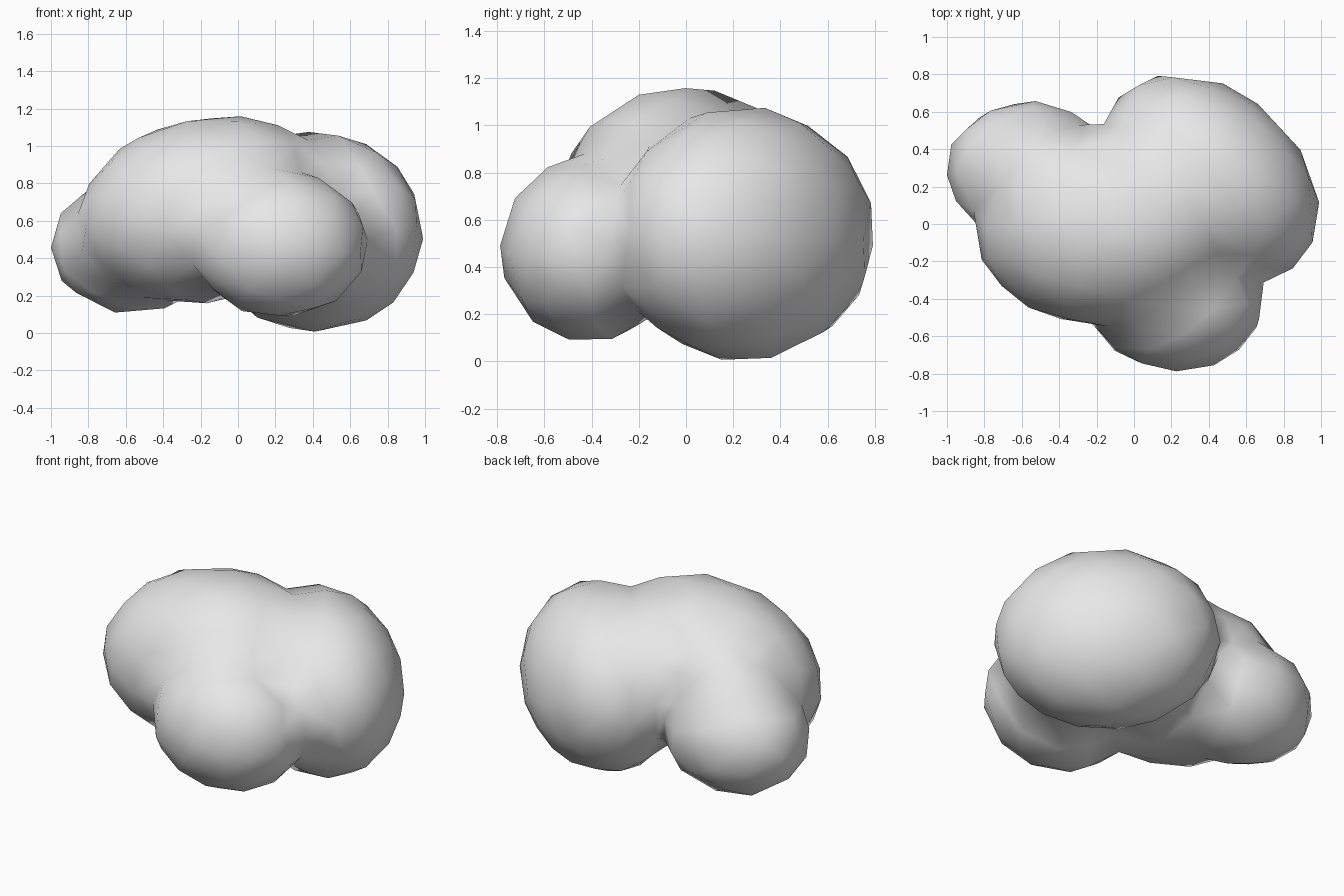
import bpy
import bmesh
from math import radians
from mathutils import Euler, Matrix, Vector

cube = bpy.data.objects.get("Cube")
if cube:
    bpy.data.objects.remove(cube, do_unlink=True)

white = bpy.data.materials.new("cloud white")
white.use_nodes = True
tint = (0.8, 0.8, 0.8, 1)
white.diffuse_color = tint
white.node_tree.nodes["Principled BSDF"].inputs["Base Color"].default_value = tint


def add_puff(bm, centre, radii, tilt=0, turn=0):
    """Ellipsoid puff, tilted about y, then turned about z."""
    spin = Euler((0, radians(tilt), radians(turn))).to_matrix().to_4x4()
    place = Matrix.Translation(centre) @ spin @ Matrix.Diagonal(Vector(radii)).to_4x4()
    bmesh.ops.create_icosphere(bm, subdivisions=4, radius=1, matrix=place)


bm = bmesh.new()
# Main body, its right end dipping
add_puff(bm, (-0.17, -0.01, 0.66), (0.69, 0.53, 0.49), tilt=-12)
# Large left puff
add_puff(bm, (0.41, 0.245, 0.54), (0.65, 0.465, 0.535), turn=-41)
# Front puff
add_puff(bm, (0.225, -0.41, 0.475), (0.465, 0.375, 0.39))
# Rear right puff
add_puff(bm, (-0.56, 0.29, 0.46), (0.44, 0.365, 0.355))
# Shoulder joining the rear puff to the body
add_puff(bm, (-0.42, 0.23, 0.6), (0.41, 0.32, 0.41))

mesh = bpy.data.meshes.new("cloud")
bm.to_mesh(mesh)
bm.free()
mesh.materials.append(white)
cloud = bpy.data.objects.new("cloud", mesh)
bpy.context.collection.objects.link(cloud)

# Fuse into one skin, soften the creases, reduce to a low-poly surface
fuse = cloud.modifiers.new("fuse", "REMESH")
fuse.mode = "VOXEL"
fuse.voxel_size = 0.03
fuse.use_smooth_shade = True
soften = cloud.modifiers.new("soften", "SMOOTH")
soften.factor = 0.5
soften.iterations = 8
reduce = cloud.modifiers.new("reduce", "DECIMATE")
reduce.ratio = 0.016
